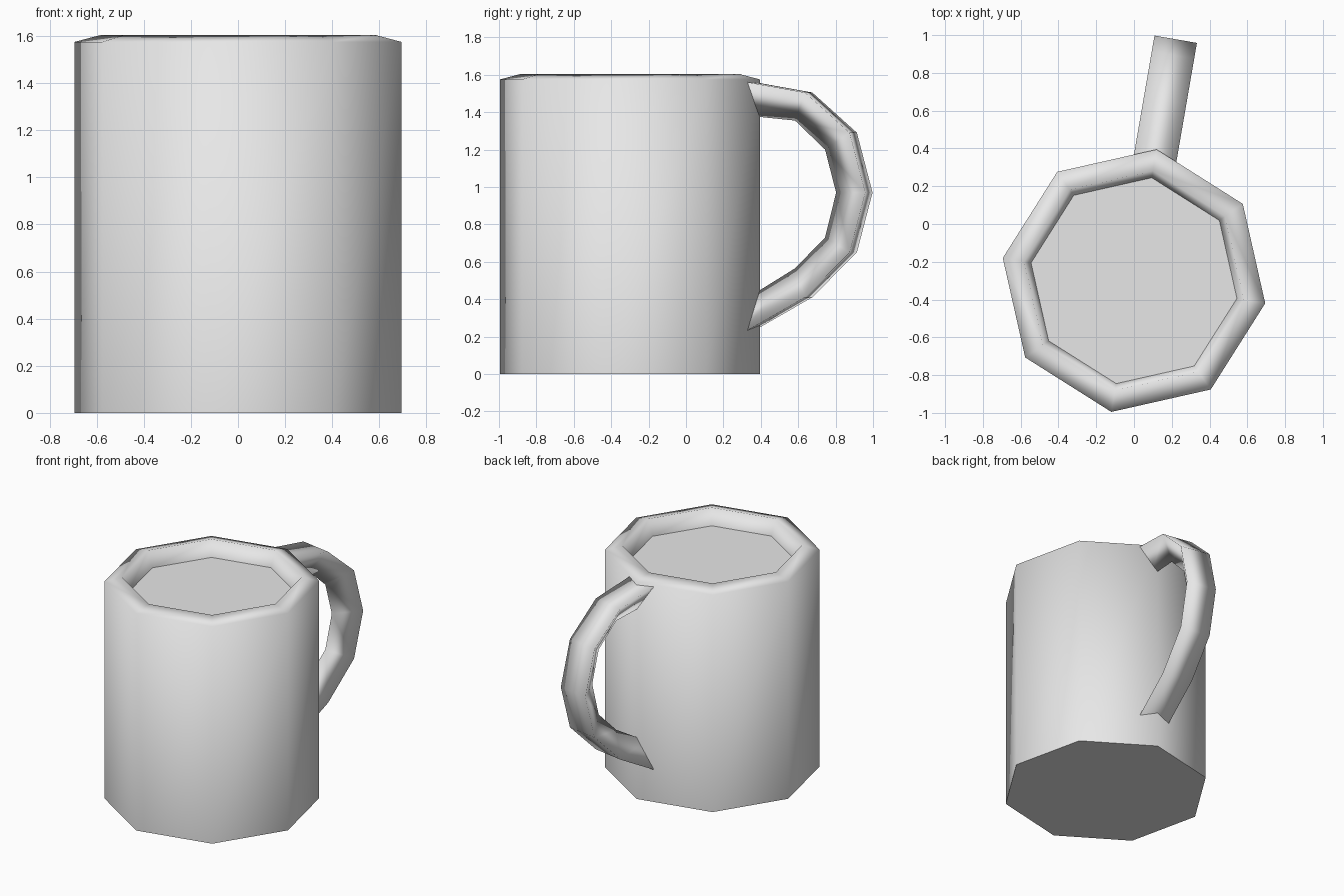
import bpy
import bmesh
import math

cube = bpy.data.objects.get("Cube")
if cube:
    bpy.data.objects.remove(cube, do_unlink=True)

SIDES = 8
TURN = math.radians(80.2)      # direction the handle points
CENTRE = (0, -0.3, 0)

grey = bpy.data.materials.new("plain_grey")
grey.use_nodes = True
colour = (0.8, 0.8, 0.8, 1)
grey.diffuse_color = colour
grey.node_tree.nodes["Principled BSDF"].inputs["Base Color"].default_value = colour


def octagon(radius, z):
    steps = [math.tau * i / SIDES for i in range(SIDES)]
    return [(radius * math.cos(a), radius * math.sin(a), z) for a in steps]


def loft(name, rings, smooth=True, cap=False):
    """Skin a row of matching closed rings, or fill a single one."""
    bm = bmesh.new()
    loops = [[bm.verts.new(p) for p in ring] for ring in rings]
    for low, high in zip(loops, loops[1:]):
        n = len(low)
        for i in range(n):
            j = (i + 1) % n
            bm.faces.new((low[i], low[j], high[j], high[i]))
    if cap:
        bm.faces.new(loops[0])
    for face in bm.faces:
        face.smooth = smooth
    mesh = bpy.data.meshes.new(name)
    bm.to_mesh(mesh)
    bm.free()
    mesh.materials.append(grey)
    obj = bpy.data.objects.new(name, mesh)
    obj.location = CENTRE
    obj.rotation_euler.z = TURN
    bpy.context.collection.objects.link(obj)
    return obj


# Mug wall with sloped rim and short inner lip
wall_profile = [(0.705, 0), (0.705, 1.575), (0.59, 1.605), (0.553, 1.49)]
loft("mug_wall", [octagon(r, z) for r, z in wall_profile])

# Flat underside and flat fill inside the rim
loft("mug_base", [octagon(0.705, 0)[::-1]], smooth=False, cap=True)
loft("mug_fill", [octagon(0.553, 1.49)], smooth=False, cap=True)

# Handle: triangular section, flat side outward, as (distance, height) paths
outer = [(0.62, 1.567), (0.97, 1.505), (1.212, 1.29), (1.297, 0.97),
         (1.212, 0.65), (0.97, 0.41), (0.62, 0.212)]
inner = [(0.62, 1.383), (0.896, 1.355), (1.059, 1.20), (1.119, 0.97),
         (1.059, 0.73), (0.896, 0.565), (0.62, 0.396)]
HALF = 0.114
sections = [[(od, HALF, oz), (od, -HALF, oz), (nd, 0, nz)]
            for (od, oz), (nd, nz) in zip(outer, inner)]
loft("handle", [s[::-1] for s in sections[::-1]][::-1])
